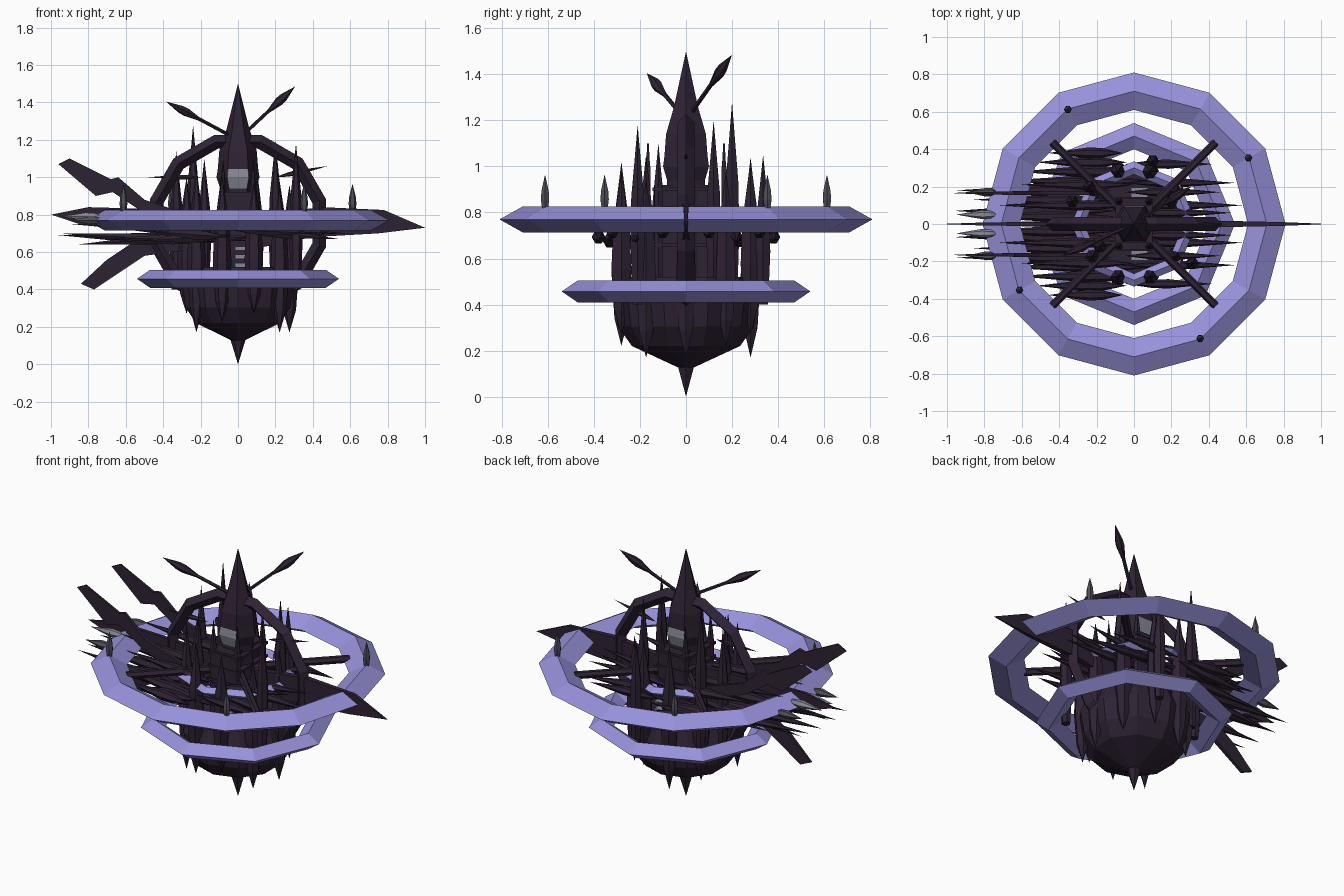
import bpy, bmesh, math
from mathutils import Vector, Matrix

if "Cube" in bpy.data.objects:
    bpy.data.objects.remove(bpy.data.objects["Cube"])


def material(name, rgb):
    m = bpy.data.materials.new(name)
    m.diffuse_color = (*rgb, 1)
    m.use_nodes = True
    m.node_tree.nodes["Principled BSDF"].inputs["Base Color"].default_value = m.diffuse_color
    return m


DARK = material("dark plum hull", (0.027, 0.016, 0.033))
LILAC = material("lilac ring", (0.31, 0.285, 0.70))
GREY = material("grey glass", (0.25, 0.25, 0.31))
LAMP = material("dim lamp", (0.08, 0.077, 0.10))


def finish(name, bm, *mats):
    bmesh.ops.recalc_face_normals(bm, faces=bm.faces)
    me = bpy.data.meshes.new(name)
    bm.to_mesh(me)
    bm.free()
    for m in mats:
        me.materials.append(m)
    ob = bpy.data.objects.new(name, me)
    bpy.context.collection.objects.link(ob)
    return ob


def lathe(name, a, b, profile, sides=6, mat=DARK, phase=0.0, extra=None):
    """Turned solid along a-b; profile holds (fraction along, radius)."""
    a, b = Vector(a), Vector(b)
    upright = abs((b - a).normalized().z) > 0.999
    rot = Matrix.Identity(3).to_quaternion() if upright else (b - a).to_track_quat('Z', 'Y')
    bm = bmesh.new()
    rings = []
    for t, r in profile:
        c = a.lerp(b, t)
        n = sides if r > 0 else 1
        rings.append([bm.verts.new(c + rot @ Vector((r * math.cos(phase + 2 * math.pi * i / sides),
                                                     r * math.sin(phase + 2 * math.pi * i / sides), 0)))
                      for i in range(n)])
    for p, q in zip(rings, rings[1:]):
        for i in range(sides):
            j = (i + 1) % sides
            if len(p) == 1:
                bm.faces.new((p[0], q[j], q[i]))
            elif len(q) == 1:
                bm.faces.new((p[i], p[j], q[0]))
            else:
                bm.faces.new((p[i], p[j], q[j], q[i]))
    for end in (rings[0], rings[-1]):
        if len(end) > 1:
            bm.faces.new(end)
    return finish(name, bm, mat, *([extra] if extra else []))


def spike(name, a, b, r, wide=0.5, sides=6, mat=DARK):
    return lathe(name, a, b, [(0, 0), (wide * 0.6, r * 0.85), (wide, r), (1, 0)], sides, mat)


def hoop(name, z, major, w, h, sides, mat, upright=False):
    """Ring with a diamond section."""
    bm = bmesh.new()
    loops = []
    for i in range(sides):
        t = 2 * math.pi * (i + 0.5 * upright) / sides
        loop = []
        for dr, dz in ((w, 0), (0, h), (-w, 0), (0, -h)):
            x, y = (major + dr) * math.cos(t), (major + dr) * math.sin(t)
            loop.append(bm.verts.new((x, dz, z + y) if upright else (x, y, z + dz)))
        loops.append(loop)
    for i in range(sides):
        p, q = loops[i], loops[(i + 1) % sides]
        for k in range(4):
            bm.faces.new((p[k], q[k], q[(k + 1) % 4], p[(k + 1) % 4]))
    return finish(name, bm, mat)


def plate(name, pts, y, thick):
    """Upright fin from an x-z outline, thinning toward its far tip."""
    bm = bmesh.new()
    f = bm.faces.new([bm.verts.new((x, -thick / 2, z)) for x, z in pts])
    ext = bmesh.ops.extrude_face_region(bm, geom=[f])
    bmesh.ops.translate(bm, vec=(0, thick, 0), verts=[v for v in ext['geom'] if isinstance(v, bmesh.types.BMVert)])
    for v in bm.verts:
        v.co.y = y + v.co.y * max(0.1, min(1, (1.02 - abs(v.co.x)) / 0.4))
    return finish(name, bm, DARK)


def box(name, c, s, mat=DARK):
    bm = bmesh.new()
    bmesh.ops.create_cube(bm, size=1, matrix=Matrix.Translation(c) @ Matrix.Diagonal((*s, 1)))
    return finish(name, bm, mat)


# rings
hoop("large_ring", 0.77, 0.71, 0.10, 0.056, 12, LILAC)
hoop("lower_ring", 0.457, 0.47, 0.07, 0.048, 8, LILAC)
hoop("deck_ring", 0.75, 0.30, 0.035, 0.025, 8, LILAC)
hoop("upright_arch", 0.755, 0.45, 0.038, 0.038, 12, DARK, upright=True)

# bowl hull and keel spike
lathe("bowl_hull", (0, 0, 0.12), (0, 0, 0.52),
      [(0, 0.02), (0.25, 0.235), (0.46, 0.295), (0.78, 0.315), (1, 0.28)], 10, DARK, math.pi / 10)
lathe("keel_spike", (0, 0, 0), (0, 0, 0.2), [(0, 0), (0.65, 0.04), (1, 0.05)], 6)

# central tower and main spire, with grey windows front and back
box("tower_core", (0, 0, 0.68), (0.14, 0.28, 0.48))
spire = lathe("main_spire", (0, 0, 0.5), (0, 0, 1.5),
              [(0, 0.10), (0.44, 0.095), (0.50, 0.115), (0.545, 0.108), (0.64, 0.10), (0.76, 0.06), (1, 0)],
              6, DARK, 0, GREY)
for f in spire.data.polygons:
    if abs(f.normal.y) > 0.8 and 0.94 < f.center.z < 1.05:
        f.material_index = 1
for s in (-1, 1):
    for k in range(3):
        box("tower_slat", (0.03, s * 0.17, 0.53 + 0.045 * k), (0.09, 0.05, 0.022), GREY)
    for k in range(4):
        box("tower_rung", (0, s * 0.015, 0.66 + 0.08 * k), (0.2, 0.26, 0.015))
    for x in (-0.08, 0.08):
        lathe("tower_post", (x, s * 0.12, 0.5), (x, s * 0.12, 1.1), [(0, 0.02), (0.7, 0.02), (1, 0)], 6)

# outer columns: spindles around the hull
tops = [0.96, 0.98, 1.03, 1.04, 0.92, 1.00, 1.05, 1.02, 0.98, 0.95]
for i, top in enumerate(tops):
    t = 2 * math.pi * i / len(tops)
    x, y = 0.275 * math.cos(t), 0.295 * math.sin(t)
    low = 0.17 + 0.05 * (i % 3)
    lathe("hull_column", (x, y, low), (x, y, top),
          [(0, 0), (0.15, 0.035), (0.4, 0.05), (0.64, 0.042), (1, 0)], 6)

# tall inner pinnacles
for x, y, top in [(-0.24, 0.20, 1.28), (0.31, -0.21, 1.18), (-0.33, 0.12, 1.14),
                  (0.20, 0.12, 1.20), (-0.18, -0.12, 1.10), (0.1, 0.335, 1.05)]:
    lathe("pinnacle", (x, y, 0.4), (x, y, top), [(0, 0.025), (0.35, 0.036), (0.6, 0.032), (1, 0)], 6)

# four diagonal struts and four lamps on the large ring
for k in range(4):
    t = math.pi / 4 + k * math.pi / 2
    c, s = math.cos(t), math.sin(t)
    lathe("ring_strut", (0.08 * c, 0.08 * s, 0.78), (0.62 * c, 0.62 * s, 0.78), [(0, 0.022), (1, 0.022)], 6)
    t = math.pi / 6 + k * math.pi / 2
    p = (0.707 * math.cos(t), 0.707 * math.sin(t))
    lathe("ring_lamp", (*p, 0.81), (*p, 0.965), [(0, 0.014), (0.3, 0.021), (0.55, 0.018), (1, 0)], 6, LAMP)

# two masts with spear heads
for tip in ((0.305, 0.20, 1.485), (-0.385, -0.17, 1.405)):
    root, end = Vector((0, 0, 1.2)), Vector(tip)
    lathe("mast_rod", root, end, [(0, 0.01), (0.7, 0.01)], 5)
    lathe("mast_head", root, end, [(0.52, 0.008), (0.72, 0.024), (0.8, 0.022), (1, 0)], 6)

# nose and tail blades, single lower fin
plate("nose_blade", [(0.1, 0.80), (0.45, 0.84), (0.78, 0.825), (1, 0.73), (0.75, 0.70), (0.4, 0.68), (0.1, 0.62)], 0, 0.035)
plate("tail_blade", [(-0.1, 0.82), (-0.8, 0.84), (-1, 0.80), (-0.85, 0.75), (-0.1, 0.66)], 0, 0.03)
plate("lower_fin", [(-0.84, 0.43), (-0.77, 0.40), (-0.5, 0.58), (-0.2, 0.62), (-0.2, 0.70),
                    (-0.58, 0.64), (-0.70, 0.56)], 0, 0.025)

for s in (-1, 1):
    # swept upper tail fins
    plate("upper_fin", [(-0.96, 1.07), (-0.90, 1.10), (-0.68, 0.99), (-0.64, 1.0), (-0.5, 0.88),
                        (-0.2, 0.78), (-0.2, 0.70), (-0.52, 0.82), (-0.67, 0.92), (-0.76, 0.90)], s * 0.165, 0.022)
    # lengthwise blades: (y, tail x, tail z, front x, front z, radius)
    for y, x0, z0, x1, z1, r in [(0.38, -0.46, 0.71, -0.06, 0.68, 0.03), (0.33, -0.52, 0.66, -0.04, 0.69, 0.032),
                                 (0.28, -0.62, 0.73, 0.05, 0.66, 0.032), (0.23, -0.72, 0.67, 0.1, 0.68, 0.03),
                                 (0.18, -0.95, 0.70, -0.12, 0.65, 0.03), (0.13, -0.86, 0.64, -0.1, 0.69, 0.03),
                                 (0.07, -0.96, 0.69, -0.1, 0.66, 0.034), (0.04, -0.90, 0.75, -0.1, 0.72, 0.028),
                                 (0.21, -0.60, 0.80, 0.0, 0.76, 0.028), (0.10, -0.72, 0.83, 0.0, 0.78, 0.028)]:
        spike("tail_spike", (x1, s * y, z1), (x0, s * y, z0), r, 0.45)
    for y, x1, z1 in [(0.32, 0.42, 0.70), (0.22, 0.54, 0.67), (0.17, 0.46, 0.80), (0.10, 0.58, 0.70), (0.06, 0.52, 0.78)]:
        spike("front_spike", (-0.05, s * y, 0.72), (x1, s * y, z1), 0.025, 0.5)
    # grey tail thrusters
    for y, x0, z, mat in [(0.05, -0.95, 0.79, GREY), (0.17, -0.9, 0.77, LAMP)]:
        spike("tail_thruster", (-0.7, s * y, z), (x0, s * y, z), 0.024, 0.45, 6, mat)
    spike("arch_barb", (s * 0.2, 0, 1.0), (s * 0.48, 0, 1.0 + 0.03 * (1 + s)), 0.014, 0.4, 5)
